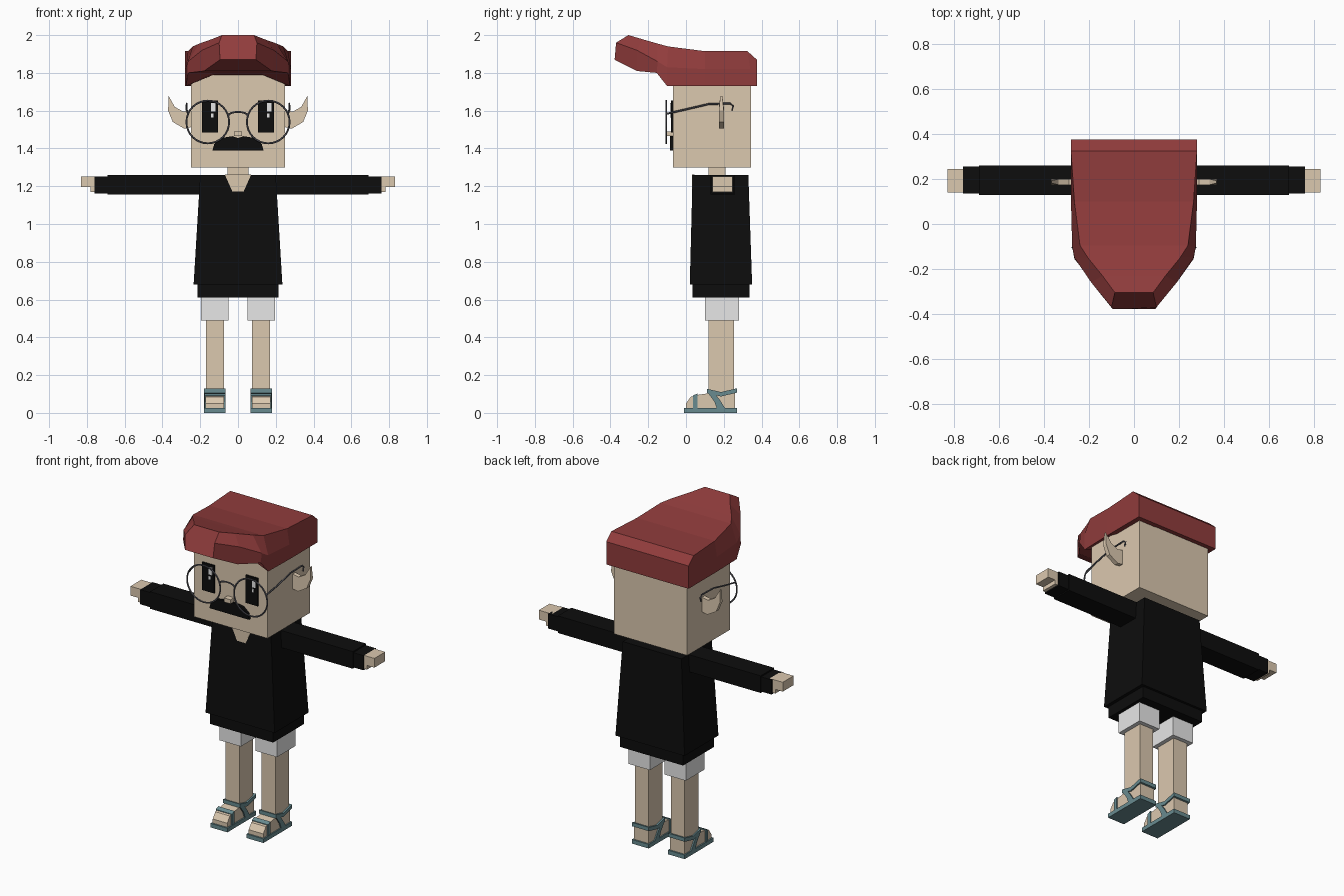
import bpy
import bmesh
import math
from mathutils import Vector

cube = bpy.data.objects.get("Cube")
if cube:
    bpy.data.objects.remove(cube, do_unlink=True)


def material(name, r, g, b):
    m = bpy.data.materials.new(name)
    m.use_nodes = True
    m.diffuse_color = (r, g, b, 1)
    m.node_tree.nodes["Principled BSDF"].inputs["Base Color"].default_value = (r, g, b, 1)
    return m


SKIN = material("skin", 0.71, 0.58, 0.43)
BLACK = material("black", 0.004, 0.004, 0.004)
RED = material("hat_red", 0.28, 0.045, 0.045)
WHITE = material("white", 0.8, 0.8, 0.8)
TEAL = material("sandal_teal", 0.14, 0.26, 0.28)
METAL = material("wire_grey", 0.11, 0.11, 0.13)


def finish(name, bm, mat):
    bmesh.ops.recalc_face_normals(bm, faces=bm.faces)
    mesh = bpy.data.meshes.new(name)
    bm.to_mesh(mesh)
    bm.free()
    mesh.materials.append(mat)
    ob = bpy.data.objects.new(name, mesh)
    bpy.context.collection.objects.link(ob)
    return ob


def loft(name, rings, mat):
    """Skin a closed solid over rings with equal point counts."""
    bm = bmesh.new()
    rows = [[bm.verts.new(p) for p in ring] for ring in rings]
    n = len(rows[0])
    for a, b in zip(rows, rows[1:]):
        for i in range(n):
            j = (i + 1) % n
            bm.faces.new((a[i], a[j], b[j], b[i]))
    bm.faces.new(rows[0])
    bm.faces.new(rows[-1])
    return finish(name, bm, mat)


def rect(x, y, z):
    return [(x[0], y[0], z), (x[1], y[0], z), (x[1], y[1], z), (x[0], y[1], z)]


def box(name, x, y, z, mat):
    return loft(name, [rect(x, y, z[0]), rect(x, y, z[1])], mat)


def plate_xz(name, pts, y, mat):
    return loft(name, [[(a, k, b) for a, b in pts] for k in y], mat)


def plate_yz(name, pts, x, mat):
    return loft(name, [[(k, a, b) for a, b in pts] for k in x], mat)


def wire(name, pts, closed=False, radius=0.005):
    """Thin square tube following a path."""
    path = [Vector(p) for p in pts]
    bm = bmesh.new()
    rows = []
    n = len(path)
    for i, p in enumerate(path):
        a = path[i - 1] if closed or i else p
        b = path[(i + 1) % n] if closed or i < n - 1 else p
        t = (b - a).normalized()
        side = t.cross(Vector((0, 1, 0)))
        if side.length < 0.35:
            side = t.cross(Vector((1, 0, 0)))
        side.normalize()
        up = side.cross(t)
        rows.append([bm.verts.new(p + radius * (math.cos(q) * side + math.sin(q) * up))
                     for q in (k * math.tau / 6 for k in range(6))])
    for a, b in zip(rows, rows[1:] + (rows[:1] if closed else [])):
        for i in range(6):
            j = (i + 1) % 6
            bm.faces.new((a[i], a[j], b[j], b[i]))
    if not closed:
        bm.faces.new(rows[0])
        bm.faces.new(rows[-1])
    return finish(name, bm, METAL)


# Head, neck and nose
box("head", (-0.25, 0.25), (-0.07, 0.345), (1.3, 1.8), SKIN)
box("neck", (-0.055, 0.055), (0.12, 0.21), (1.24, 1.31), SKIN)
box("nose", (-0.022, 0.022), (-0.105, -0.07), (1.465, 1.49), SKIN)

# Shirt: flared body, hem and open collar
loft("shirt", [rect((-0.235, 0.235), (0.02, 0.35), 0.68),
               rect((-0.2, 0.2), (0.035, 0.33), 1.26)], BLACK)
box("shirt_hem", (-0.215, 0.215), (0.035, 0.335), (0.61, 0.69), BLACK)
loft("collar_opening", [[(-0.07, 0.031, 1.262), (0, 0.034, 1.105), (0.07, 0.031, 1.262)],
                        [(-0.07, 0.045, 1.262), (0, 0.045, 1.105), (0.07, 0.045, 1.262)]], SKIN)

# Hat: rings run back to front, given as (y, half width, z) for bottom, middle, top,
# followed by the height of the underside at its centre
stations = [
    ((0.375, 0.28, 1.73), (0.375, 0.28, 1.8), (0.375, 0.28, 1.87), 1.73),
    ((0.355, 0.28, 1.73), (0.34, 0.28, 1.82), (0.325, 0.28, 1.915), 1.73),
    ((0.1, 0.28, 1.73), (0.1, 0.28, 1.82), (0.1, 0.265, 1.915), 1.79),
    ((-0.1, 0.275, 1.73), (-0.1, 0.275, 1.83), (-0.095, 0.24, 1.94), 1.79),
    ((-0.155, 0.265, 1.8), (-0.15, 0.265, 1.86), (-0.15, 0.205, 1.955), 1.8),
    ((-0.26, 0.18, 1.81), (-0.26, 0.19, 1.92), (-0.23, 0.14, 1.978), 1.81),
    ((-0.378, 0.095, 1.87), (-0.37, 0.1, 1.96), (-0.305, 0.085, 2.0), 1.87),
]
hat_rings = []
for low, mid, top, centre in stations:
    half = [(low[1] * 0.47, low[0], centre)] + [(w, y, z) for y, w, z in (low, mid, top)]
    hat_rings.append(half + [(-x, y, z) for x, y, z in reversed(half)])
loft("hat", hat_rings, RED)

# Moustache
half = [(0.03, 1.465), (0.09, 1.455), (0.125, 1.425), (0.135, 1.39)]
plate_xz("moustache", [(0, 1.455)] + half + [(-x, z) for x, z in reversed(half)],
         (-0.086, -0.068), BLACK)

# Glasses bridge
wire("glasses_bridge", [(0.05 * math.cos(a), -0.105, 1.575 + 0.018 * math.sin(a))
                        for a in (i * math.pi / 8 for i in range(9))])

for s, side in ((1, "left"), (-1, "right")):
    def span(a, b):
        return tuple(sorted((s * a, s * b)))

    # Eye with highlights on the same side of each
    c = s * 0.148
    box(side + "_eye", (c - 0.042, c + 0.042), (-0.08, -0.065), (1.485, 1.655), BLACK)
    box(side + "_eye_highlight", (c + 0.006, c + 0.03), (-0.084, -0.079), (1.595, 1.64), WHITE)
    box(side + "_eye_glint", (c + 0.006, c + 0.018), (-0.084, -0.079), (1.565, 1.585), WHITE)

    # Glasses rim and temple arm
    wire(side + "_glasses_rim",
         [(s * 0.16 + 0.113 * math.cos(a), -0.105, 1.54 + 0.113 * math.sin(a))
          for a in (i * math.tau / 32 for i in range(32))], closed=True)
    wire(side + "_glasses_arm",
         [(s * x, y, z) for x, y, z in ((0.265, -0.105, 1.583), (0.272, 0, 1.607),
                                        (0.272, 0.12, 1.635), (0.272, 0.235, 1.638),
                                        (0.272, 0.25, 1.625), (0.272, 0.243, 1.6))])

    # Pointed ear, thinner towards the tip
    ear = [(0.24, 1.515), (0.285, 1.505), (0.345, 1.54), (0.37, 1.6),
           (0.367, 1.678), (0.335, 1.62), (0.29, 1.595), (0.24, 1.605)]
    loft(side + "_ear", [[(s * x, 0.187 + k * (0.005 if z > 1.65 else 0.013), z)
                          for x, z in ear] for k in (-1, 1)], SKIN)

    # Sleeve, cuff and hand
    box(side + "_sleeve", span(0.18, 0.69), (0.13, 0.26), (1.155, 1.26), BLACK)
    box(side + "_cuff", span(0.68, 0.76), (0.135, 0.255), (1.162, 1.252), BLACK)
    box(side + "_palm", span(0.74, 0.78), (0.14, 0.245), (1.17, 1.252), SKIN)
    box(side + "_fingers", span(0.77, 0.83), (0.14, 0.245), (1.195, 1.252), SKIN)

    # Shorts and leg
    box(side + "_shorts_leg", span(0.05, 0.195), (0.1, 0.28), (0.49, 0.62), WHITE)
    box(side + "_leg", span(0.075, 0.17), (0.12, 0.255), (0.05, 0.5), SKIN)

    # Foot and sandal
    plate_yz(side + "_foot", [(0, 0.02), (0, 0.05), (0.025, 0.085), (0.06, 0.095),
                              (0.13, 0.105), (0.26, 0.105), (0.26, 0.02)],
             span(0.073, 0.172), SKIN)
    box(side + "_sandal_sole", span(0.065, 0.18), (-0.01, 0.27), (0, 0.025), TEAL)
    plate_yz(side + "_toe_strap", [(0.038, 0.02), (0.038, 0.093), (0.062, 0.103), (0.062, 0.02)],
             span(0.067, 0.178), TEAL)
    plate_yz(side + "_ankle_strap", [(0.11, 0.105), (0.11, 0.128), (0.185, 0.11), (0.27, 0.13),
                                     (0.27, 0.107), (0.185, 0.087)], span(0.065, 0.18), TEAL)
    for edge, x in (("inner", 0.065), ("outer", 0.17)):
        plate_yz(side + "_" + edge + "_side_strap",
                 [(0.11, 0.115), (0.14, 0.118), (0.178, 0.07), (0.21, 0.02), (0.165, 0.02),
                  (0.15, 0.06)], span(x, x + 0.01), TEAL)
